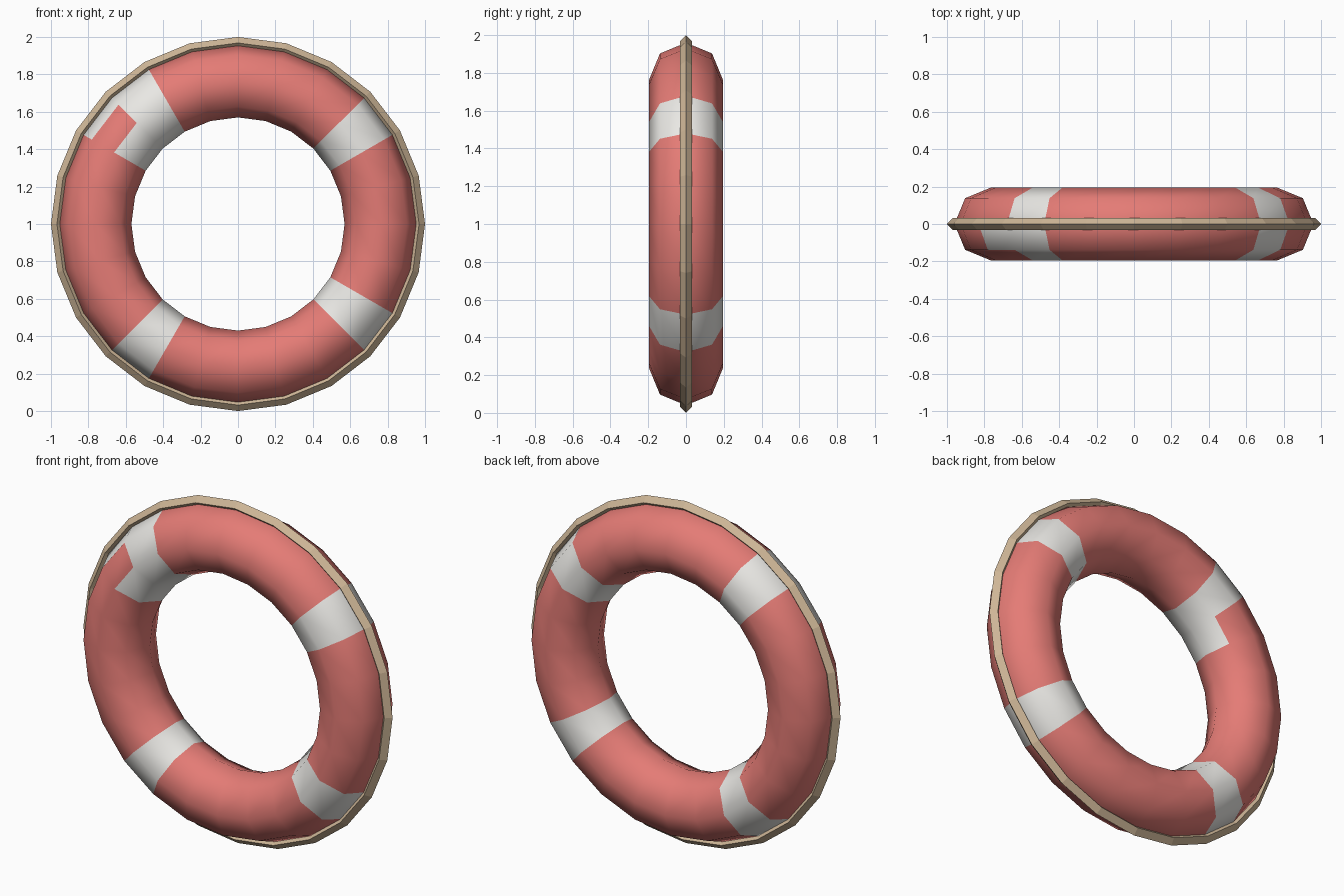
import bpy, bmesh
from math import sin, cos, tau

if "Cube" in bpy.data.objects:
    bpy.data.objects.remove(bpy.data.objects["Cube"])

SEGMENTS = 24


def material(name, color):
    m = bpy.data.materials.new(name)
    m.diffuse_color = (*color, 1)
    m.use_nodes = True
    m.node_tree.nodes["Principled BSDF"].inputs["Base Color"].default_value = m.diffuse_color
    return m


def ring(name, major, minor, sides, mats, smooth, pick=lambda i, j: 0):
    """Upright ring; segment i runs around it, side j starts outside and turns to the front."""
    bm = bmesh.new()
    loops = []
    for i in range(SEGMENTS):
        a = tau * i / SEGMENTS
        loop = []
        for j in range(sides):
            p = tau * j / sides
            r = major + minor * cos(p)
            loop.append(bm.verts.new((r * cos(a), -minor * sin(p), 1 + r * sin(a))))
        loops.append(loop)
    for i in range(SEGMENTS):
        cur, nxt = loops[i], loops[(i + 1) % SEGMENTS]
        for j in range(sides):
            k = (j + 1) % sides
            f = bm.faces.new((cur[j], nxt[j], nxt[k], cur[k]))
            f.material_index = pick(i, j)
            f.smooth = smooth
    bmesh.ops.recalc_face_normals(bm, faces=bm.faces)
    mesh = bpy.data.meshes.new(name)
    bm.to_mesh(mesh)
    bm.free()
    for m in mats:
        mesh.materials.append(m)
    obj = bpy.data.objects.new(name, mesh)
    bpy.context.collection.objects.link(obj)
    return obj


red = material("red", (0.78, 0.2, 0.18))
white = material("white", (0.82, 0.81, 0.78))
tan = material("rope_tan", (0.62, 0.47, 0.31))


# White bands: four single segments, plus a partly painted neighbour at upper left
def band(i, j):
    return int(i in (2, 8, 15, 21) or (i == 9 and j in (0, 2, 3, 4)))


# Buoy body
ring("buoy_body", 0.765, 0.195, 8, (red, white), True, band)

# Rope around the rim
ring("rim_rope", 0.968, 0.032, 4, (tan,), False)
